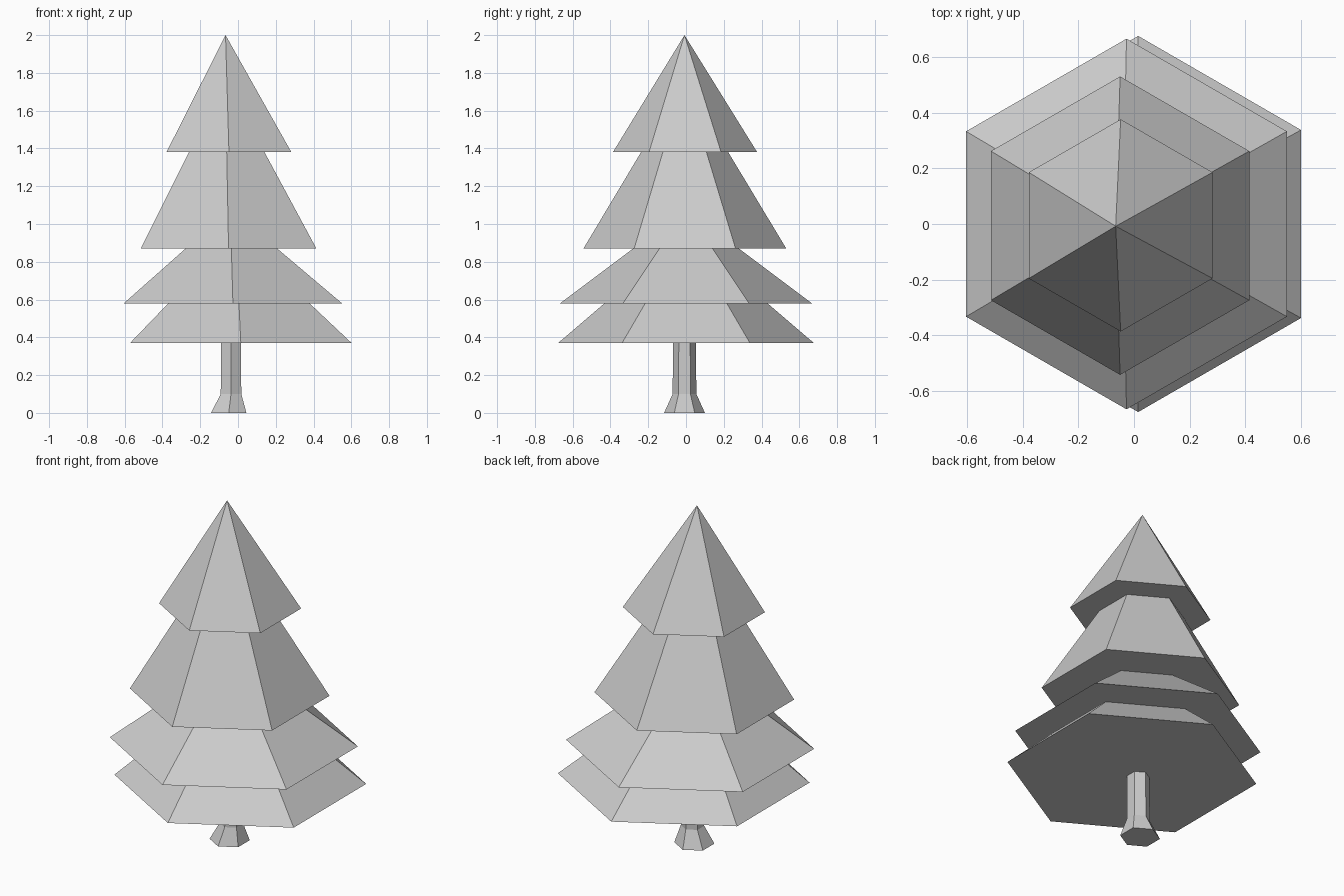
import bpy
import bmesh
from math import cos, sin, pi

default = bpy.data.objects.get("Cube")
if default:
    bpy.data.objects.remove(default, do_unlink=True)

# One plain colour for the whole tree
grey = bpy.data.materials.new("light_grey")
grey.use_nodes = True
colour = (0.6, 0.6, 0.6, 1)
grey.diffuse_color = colour
grey.node_tree.nodes["Principled BSDF"].inputs["Base Color"].default_value = colour


def hex_loft(name, rings):
    """Closed six-sided solid through rings (x, y, z, radius); radius 0 is a tip."""
    bm = bmesh.new()
    loops = []
    for x, y, z, r in rings:
        if r == 0:
            loops.append([bm.verts.new((x, y, z))] * 6)
        else:
            angles = [pi / 6 + i * pi / 3 for i in range(6)]
            loops.append([bm.verts.new((x + r * cos(a), y + r * sin(a), z)) for a in angles])
    for low, high in zip(loops, loops[1:]):
        for i in range(6):
            j = (i + 1) % 6
            corners = [low[i], low[j], high[j], high[i]]
            bm.faces.new(list(dict.fromkeys(corners)))
    bm.faces.new(loops[0][::-1])
    if rings[-1][3] > 0:
        bm.faces.new(loops[-1])
    mesh = bpy.data.meshes.new(name)
    bm.to_mesh(mesh)
    bm.free()
    mesh.materials.append(grey)
    obj = bpy.data.objects.new(name, mesh)
    bpy.context.collection.objects.link(obj)
    return obj


# Trunk with flared foot
hex_loft("trunk", [(-0.049, -0.008, 0, 0.108),
                   (-0.037, -0.008, 0.1, 0.063),
                   (-0.037, -0.008, 0.4, 0.06)])

# Foliage tiers, lowest first: base ring and leaning tip
tiers = {
    "foliage_bottom": [(0.015, 0, 0.37, 0.677), (-0.013, 0, 0.95, 0)],
    "foliage_lower": [(-0.027, 0, 0.58, 0.667), (-0.041, 0, 1.08, 0)],
    "foliage_upper": [(-0.05, -0.006, 0.87, 0.537), (-0.067, -0.008, 1.765, 0)],
    "foliage_top": [(-0.048, -0.005, 1.38, 0.382), (-0.066, -0.008, 2, 0)],
}
for name, rings in tiers.items():
    hex_loft(name, rings)
